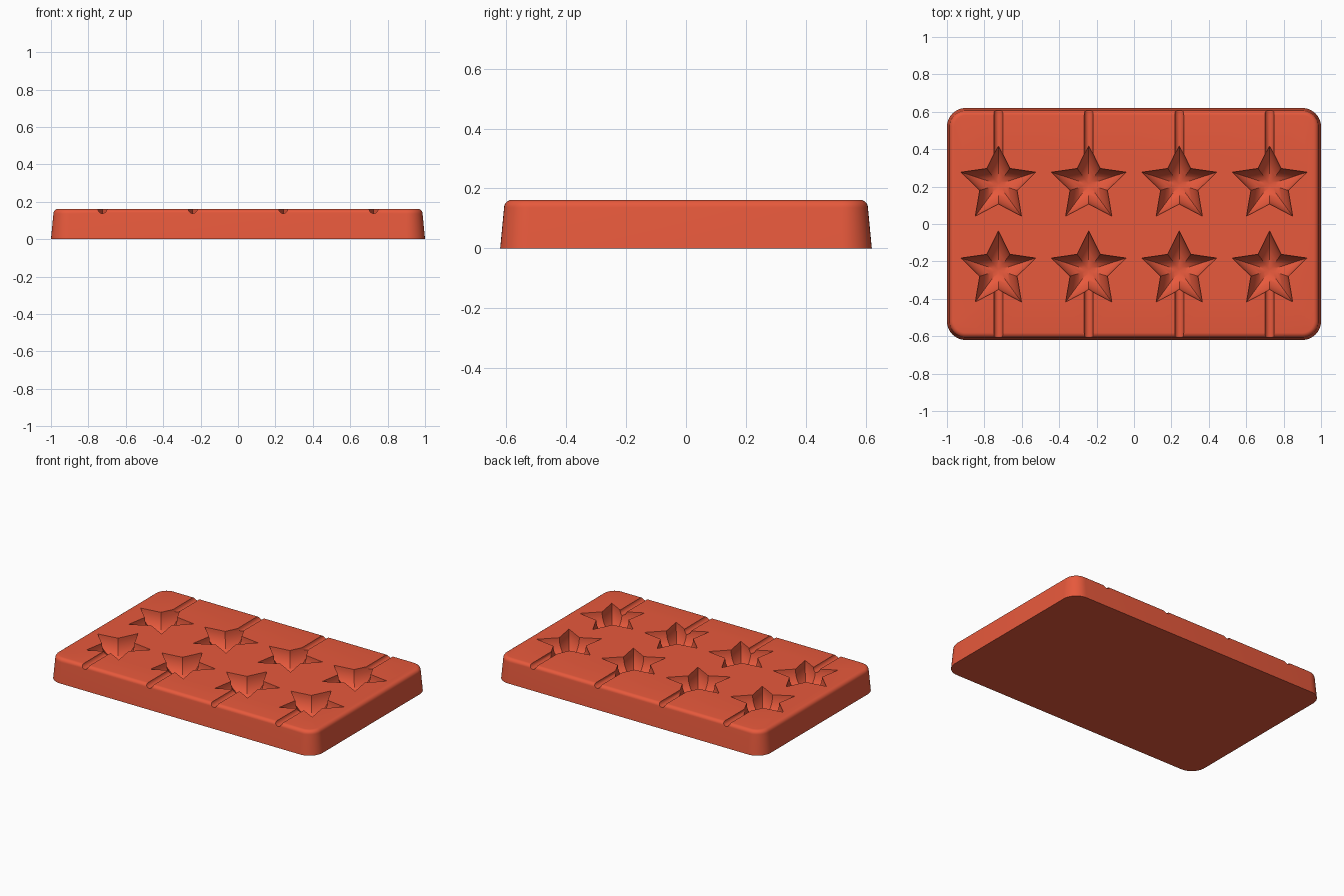
import bpy, bmesh, math
from math import cos, sin, pi, radians

cube = bpy.data.objects.get("Cube")
if cube:
    bpy.data.objects.remove(cube, do_unlink=True)

HEIGHT = 0.162
STAR_R, NOTCH_R, STAR_DEPTH = 0.21, 0.105, 0.12
GROOVE_R = 0.024
COLUMNS = (-0.725, -0.242, 0.242, 0.725)
ROWS = ((0.212, 1, 0.15), (-0.247, -1, 0.09))   # centre y, groove direction, groove start

red = bpy.data.materials.new("silicone_red")
red.use_nodes = True
colour = (0.8, 0.1, 0.045, 1)
red.diffuse_color = colour
red.node_tree.nodes["Principled BSDF"].inputs["Base Color"].default_value = colour


def loft(bm, rings):
    """Skin closed rings of points and cap both ends."""
    loops = [[bm.verts.new(p) for p in ring] for ring in rings]
    n = len(loops[0])
    for a, b in zip(loops, loops[1:]):
        for i in range(n):
            j = (i + 1) % n
            bm.faces.new((a[i], a[j], b[j], b[i]))
    bm.faces.new(loops[0][::-1])
    bm.faces.new(loops[-1])


def make_object(name, bm):
    bmesh.ops.recalc_face_normals(bm, faces=bm.faces)
    mesh = bpy.data.meshes.new(name)
    bm.to_mesh(mesh)
    bm.free()
    mesh.materials.append(red)
    obj = bpy.data.objects.new(name, mesh)
    bpy.context.collection.objects.link(obj)
    return obj


def rounded_rect(inset, z, radius, steps=10):
    hx, hy = 1 - inset - radius, 0.62 - inset - radius
    points = []
    for q, (sx, sy) in enumerate(((1, 1), (-1, 1), (-1, -1), (1, -1))):
        for k in range(steps + 1):
            a = (q + k / steps) * pi / 2
            points.append((sx * hx + radius * cos(a), sy * hy + radius * sin(a), z))
    return points


def star_ring(cx, cy, scale, z):
    points = []
    for k in range(10):
        r = scale * (NOTCH_R if k % 2 else STAR_R)
        a = pi / 2 + k * pi / 5
        points.append((cx + r * cos(a), cy + r * sin(a), z))
    return points


# Tray: tapered block with a rounded upper rim
bm = bmesh.new()
rings = [rounded_rect(0, 0, 0.1)]
bevel = 0.026
for k in range(7):
    a = k / 6 * pi / 2
    inset = 0.013 + bevel * (1 - cos(a))
    rings.append(rounded_rect(inset, HEIGHT - bevel + bevel * sin(a), 0.1 - inset))
loft(bm, rings)
tray = make_object("mould_tray", bm)

# Star cavities: nested stars following a bowl profile
bm = bmesh.new()
for x in COLUMNS:
    for y, _, _ in ROWS:
        rings = [star_ring(x, y, 1, HEIGHT + 0.05)]
        for k in range(12):
            a = radians(88) * k / 11
            rings.append(star_ring(x, y, cos(a), HEIGHT - STAR_DEPTH * sin(a)))
        loft(bm, rings)
star_cutter = make_object("star_cutter", bm)

# Stick grooves: round channels from each star to the nearest long edge
bm = bmesh.new()
for x in COLUMNS:
    for y, way, start in ROWS:
        loft(bm, [[(x + GROOVE_R * cos(k * pi / 10), end, HEIGHT + GROOVE_R * sin(k * pi / 10))
                   for k in range(20)] for end in (y + way * start, way * 0.7)])
groove_cutter = make_object("groove_cutter", bm)

# Carve the tray, then discard the cutters
for cutter in (star_cutter, groove_cutter):
    cutter.hide_render = True
    mod = tray.modifiers.new(cutter.name, "BOOLEAN")
    mod.operation = "DIFFERENCE"
    mod.solver = "EXACT"
    mod.object = cutter
bpy.context.view_layer.update()
carved = bpy.data.meshes.new_from_object(tray.evaluated_get(bpy.context.evaluated_depsgraph_get()))
tray.modifiers.clear()
tray.data = carved
for cutter in (star_cutter, groove_cutter):
    bpy.data.objects.remove(cutter, do_unlink=True)

bpy.ops.object.select_all(action="DESELECT")
tray.select_set(True)
bpy.context.view_layer.objects.active = tray
bpy.ops.object.shade_smooth_by_angle(angle=radians(30))
